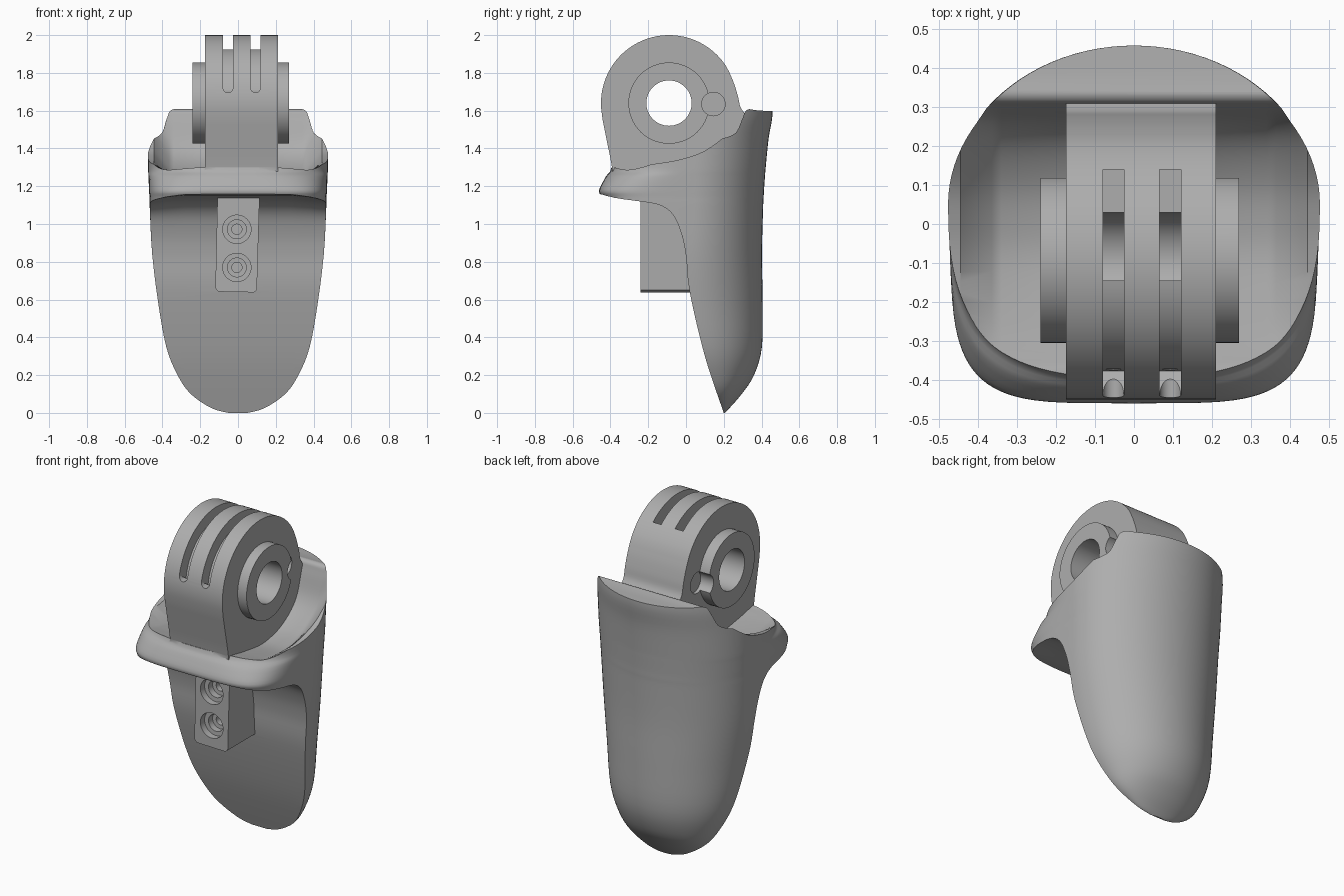
import bpy, bmesh, math
from mathutils import Vector

cube = bpy.data.objects.get("Cube")
if cube:
    bpy.data.objects.remove(cube, do_unlink=True)

grey = bpy.data.materials.new("matte grey")
grey.use_nodes = True
COLOR = (0.42, 0.42, 0.42, 1)
grey.diffuse_color = COLOR
grey.node_tree.nodes["Principled BSDF"].inputs["Base Color"].default_value = COLOR

AXIS_Y, AXIS_Z = -0.09, 1.64   # hinge axis
HINGE_X = 0.018                # hinge centre


def spline(keys, steps=6):
    """Smooth curve through key tuples of any size."""
    pts = [Vector(k) for k in keys]
    ext = [pts[0]] + pts + [pts[-1]]
    out = []
    for a, b, c, d in zip(ext, ext[1:], ext[2:], ext[3:]):
        for i in range(steps):
            t = i / steps
            out.append(0.5 * (2 * b + (c - a) * t + (2 * a - 5 * b + 4 * c - d) * t * t
                              + (3 * b - a - 3 * c + d) * t ** 3))
    return out + [pts[-1]]


def loft(name, rings):
    """Closed solid through rings that have the same number of points."""
    bm = bmesh.new()
    rows = [[bm.verts.new(p) for p in ring] for ring in rings]
    n = len(rows[0])
    for lo, hi in zip(rows, rows[1:]):
        for i in range(n):
            j = (i + 1) % n
            bm.faces.new((lo[i], lo[j], hi[j], hi[i]))
    bm.faces.new(rows[0][::-1])
    bm.faces.new(rows[-1])
    bmesh.ops.recalc_face_normals(bm, faces=bm.faces)
    mesh = bpy.data.meshes.new(name)
    bm.to_mesh(mesh)
    bm.free()
    mesh.materials.append(grey)
    obj = bpy.data.objects.new(name, mesh)
    bpy.context.collection.objects.link(obj)
    return obj


def side_prism(name, profile, x0, x1):
    return loft(name, [[(x, p[0], p[1]) for p in profile] for x in (x0, x1)])


def arc(r, a0, a1, n=48, cy=AXIS_Y, cz=AXIS_Z):
    angles = [math.radians(a0 + (a1 - a0) * i / n) for i in range(n + 1)]
    return [(cy + r * math.cos(a), cz + r * math.sin(a)) for a in angles]


def disc(name, r, x0, x1, cy=AXIS_Y, cz=AXIS_Z):
    return side_prism(name, arc(r, 0, 360, 64, cy, cz)[:-1], x0, x1)


def combine(obj, other, op):
    mod = obj.modifiers.new(op, "BOOLEAN")
    mod.operation, mod.object, mod.solver = op, other, "EXACT"
    bpy.context.view_layer.objects.active = obj
    bpy.ops.object.modifier_apply(modifier=mod.name)
    bpy.data.objects.remove(other, do_unlink=True)


# Body: plan outline lofted upwards (z, half width, centre y, back y, front y, front roundness)
def outline(z, w, cy, back, front, round_front, n=96):
    ring = []
    for i in range(n):
        a = 2 * math.pi * i / n
        c, s = math.cos(a), math.sin(a)
        e = 1.0 if s > 0 else round_front
        depth = back - cy if s > 0 else cy - front
        ring.append((w * math.copysign(abs(c) ** e, c),
                     cy + depth * math.copysign(abs(s) ** e, s), z))
    return ring


sections = spline([
    (0, 0.05, 0.2, 0.207, 0.1, 0.45), (0.025, 0.14, 0.19, 0.23, 0.05, 0.45),
    (0.1, 0.25, 0.165, 0.295, 0, 0.45), (0.2, 0.32, 0.13, 0.36, -0.1, 0.45),
    (0.35, 0.38, 0.09, 0.402, -0.2, 0.45), (0.6, 0.425, 0.04, 0.405, -0.3, 0.45),
    (0.85, 0.455, 0.03, 0.402, -0.4, 0.45), (1.08, 0.467, 0.039, 0.408, -0.43, 0.45),
    (1.14, 0.469, 0.042, 0.411, -0.447, 0.45), (1.18, 0.471, 0.044, 0.413, -0.46, 0.46),
    (1.25, 0.474, 0.047, 0.418, -0.425, 0.57), (1.3, 0.476, 0.049, 0.422, -0.395, 0.72),
    (1.45, 0.478, 0.05, 0.437, -0.39, 0.75), (1.58, 0.476, 0.05, 0.458, -0.39, 0.75),
    (1.7, 0.462, 0.05, 0.45, -0.39, 0.75)], 4)
body = loft("body", [outline(*s) for s in sections])

# Front face and underside of the brim, slightly arched across the middle (y, z, lift)
front = spline([(0.2, 0, 0), (0.1, 0.3, 0), (0.02, 0.64, 0), (0, 0.83, 0), (-0.025, 0.95, 0),
                (-0.07, 1.05, 0.005), (-0.14, 1.1, 0.015), (-0.25, 1.12, 0.02),
                (-0.4, 1.133, 0.018), (-0.47, 1.15, 0.01)])
arch = [(-0.8, 0), (-0.46, 0), (-0.38, 0.6), (-0.28, 1), (0.28, 1), (0.38, 0.6), (0.46, 0), (0.8, 0)]
side_cutter = loft("side_cutter", [
    [(x, 0.7, -0.1), (x, 0.23, -0.1)] + [(x, p[0], p[1] + k * p[2]) for p in front]
    + [(x, -0.7, 1.17), (x, -0.7, 1.9), (x, 0.7, 1.9)] for x, k in arch])
combine(body, side_cutter, "INTERSECT")

# Dished top: rim profile (y, z, extra depth in the middle) lofted across the width
rim = spline([(-0.7, 1.29, 0), (-0.42, 1.3, 0), (-0.35, 1.302, 0.01), (-0.25, 1.308, 0.035), (-0.1, 1.328, 0.075),
              (0, 1.35, 0.09), (0.1, 1.388, 0.1), (0.2, 1.46, 0.11), (0.26, 1.528, 0.1), (0.3, 1.585, 0.03),
              (0.325, 1.605, 0), (0.4, 1.6, 0), (0.7, 1.585, 0)])
stations = [(-0.8, 0), (-0.445, 0), (-0.365, 0.9), (-0.34, 1), (0.34, 1), (0.365, 0.9), (0.445, 0), (0.8, 0)]
dish = loft("dish_cutter", [[(x, p[0], p[1] - k * p[2]) for p in rim] + [(x, 0.7, 1.95), (x, -0.7, 1.95)]
                            for x, k in stations])
combine(body, dish, "DIFFERENCE")

# Hinge knuckle: rounded head running down into the body
foot = spline([(-0.441, 1.55), (-0.415, 1.42), (-0.397, 1.33), (-0.38, 1.22)], 4)
heel = spline([(0.315, 1.58), (0.288, 1.62), (0.274, 1.68), (0.252, 1.75), (0.226, 1.81)], 4)
head = [tuple(p) for p in foot] + [(0.28, 1.24), (0.3, 1.4)] + [tuple(p) for p in heel] + arc(0.36, 33, 188)
hinge = side_prism("hinge_knuckle", head, HINGE_X - 0.193, HINGE_X + 0.193)

# Bosses on both sides, each notched at the back
combine(hinge, disc("bosses", 0.215, -0.24, 0.27), "UNION")
for x0, x1 in ((-0.35, -0.155), (0.19, 0.35)):
    combine(hinge, disc("notch_cutter", 0.062, x0, x1, 0.145, 1.635), "DIFFERENCE")
combine(hinge, disc("pin_hole_cutter", 0.12, -0.5, 0.5), "DIFFERENCE")

# Two slots over the head, opening into the pin hole
slot = arc(0.5, 62.6, 160) + arc(0.29, 172, 101, 24) + [(-0.145, AXIS_Z), (0.14, AXIS_Z)]
for x in (-0.053, 0.093):
    combine(hinge, side_prism("slot_cutter", slot, x - 0.027, x + 0.027), "DIFFERENCE")
    end = loft("slot_end_cutter", [[(x + 0.027 * math.cos(a), y, 1.725 + 0.03 * math.sin(a))
                                   for a in [math.tau * i / 24 for i in range(24)]] for y in (-0.6, -0.372)])
    combine(hinge, end, "DIFFERENCE")
combine(body, hinge, "UNION")

# Mounting block under the brim
block_face = [(-0.12, 0.66), (-0.105, 0.642), (0.085, 0.638), (0.1, 0.65), (0.115, 1.17), (-0.108, 1.17)]
block = loft("mounting_block", [[(x, y, z) for x, z in block_face] for y in (-0.24, 0.1)])


# Stepped screw holes
def screw_hole(z):
    steps = [(-0.3, 0.075), (-0.2, 0.075), (-0.199, 0.05), (-0.16, 0.05), (-0.159, 0.027), (-0.1, 0.027)]
    return loft("screw_cutter", [[(-0.006 + r * math.cos(a), y, z + r * math.sin(a))
                                  for a in [math.tau * i / 40 for i in range(40)]] for y, r in steps])


for z in (0.972, 0.77):
    combine(block, screw_hole(z), "DIFFERENCE")
combine(body, block, "UNION")

# Smooth shading with crisp edges
body.name = "hinged_body"
bpy.ops.object.select_all(action="DESELECT")
body.select_set(True)
bpy.context.view_layer.objects.active = body
bpy.ops.object.shade_smooth_by_angle(angle=math.radians(35))
